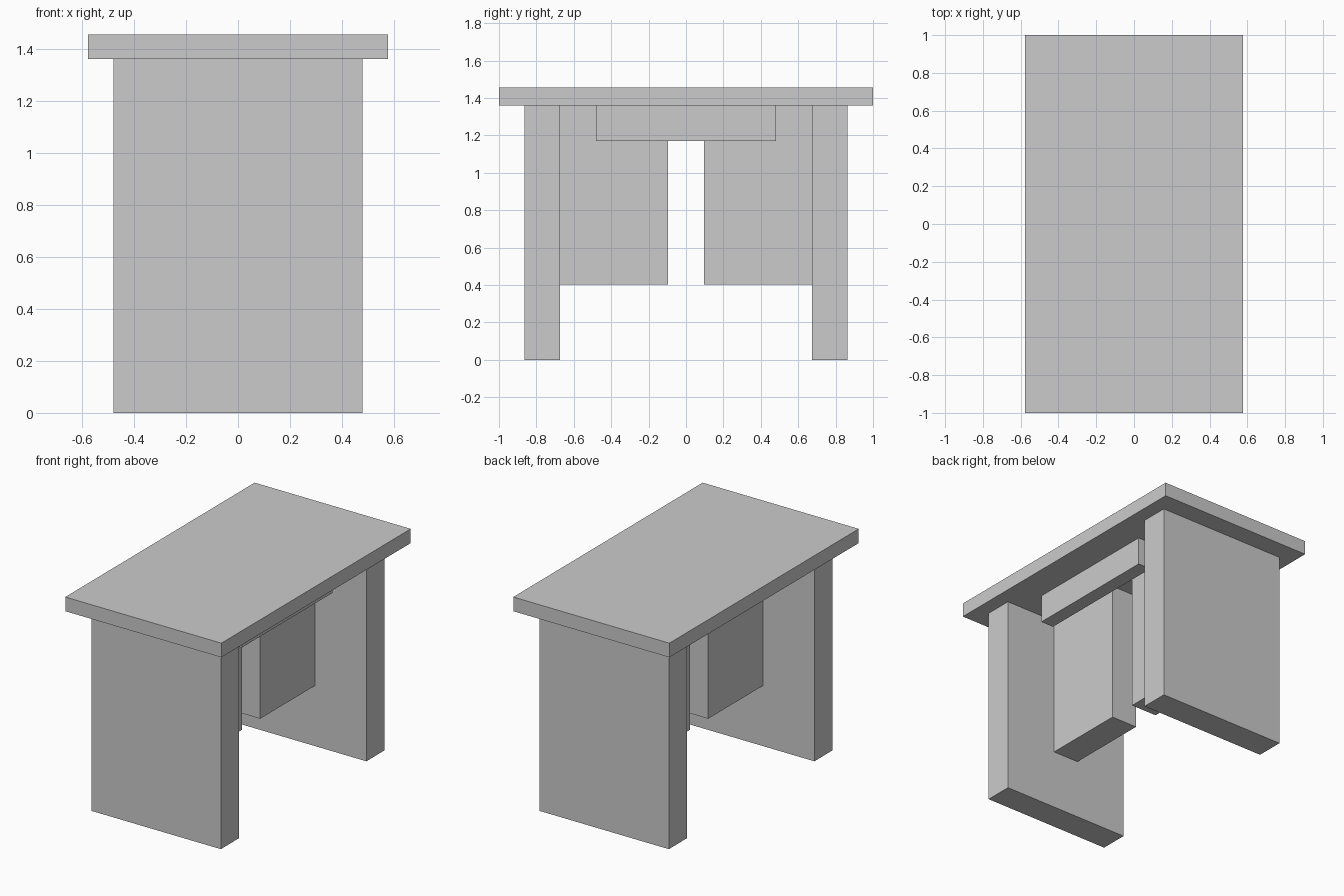
import bpy

if "Cube" in bpy.data.objects:
    bpy.data.objects.remove(bpy.data.objects["Cube"])


def box(name, x, y, z):
    """Box spanning the given (min, max) ranges."""
    bpy.ops.mesh.primitive_cube_add(size=1, location=[(a + b) / 2 for a, b in (x, y, z)])
    ob = bpy.context.object
    ob.name = name
    ob.scale = [b - a for a, b in (x, y, z)]
    bpy.ops.object.transform_apply(location=False, rotation=False, scale=True)
    return ob


TOP_Z = 1.36

# Desk top
box("table_top", (-0.577, 0.577), (-1.0, 1.0), (TOP_Z, 1.455))

# Slab legs and the inner hanging panels, mirrored front to back
for side, s in (("front", -1), ("back", 1)):
    def span(a, b):
        return tuple(sorted((s * a, s * b)))
    box(side + "_leg", (-0.478, 0.478), span(0.673, 0.864), (0, TOP_Z))
    box(side + "_inner_panel", (-0.097, 0.097), span(0.096, 0.673), (0.403, TOP_Z))

# Single rail under the top on the right side
box("side_rail", (0.268, 0.364), (-0.48, 0.48), (1.17, TOP_Z))
